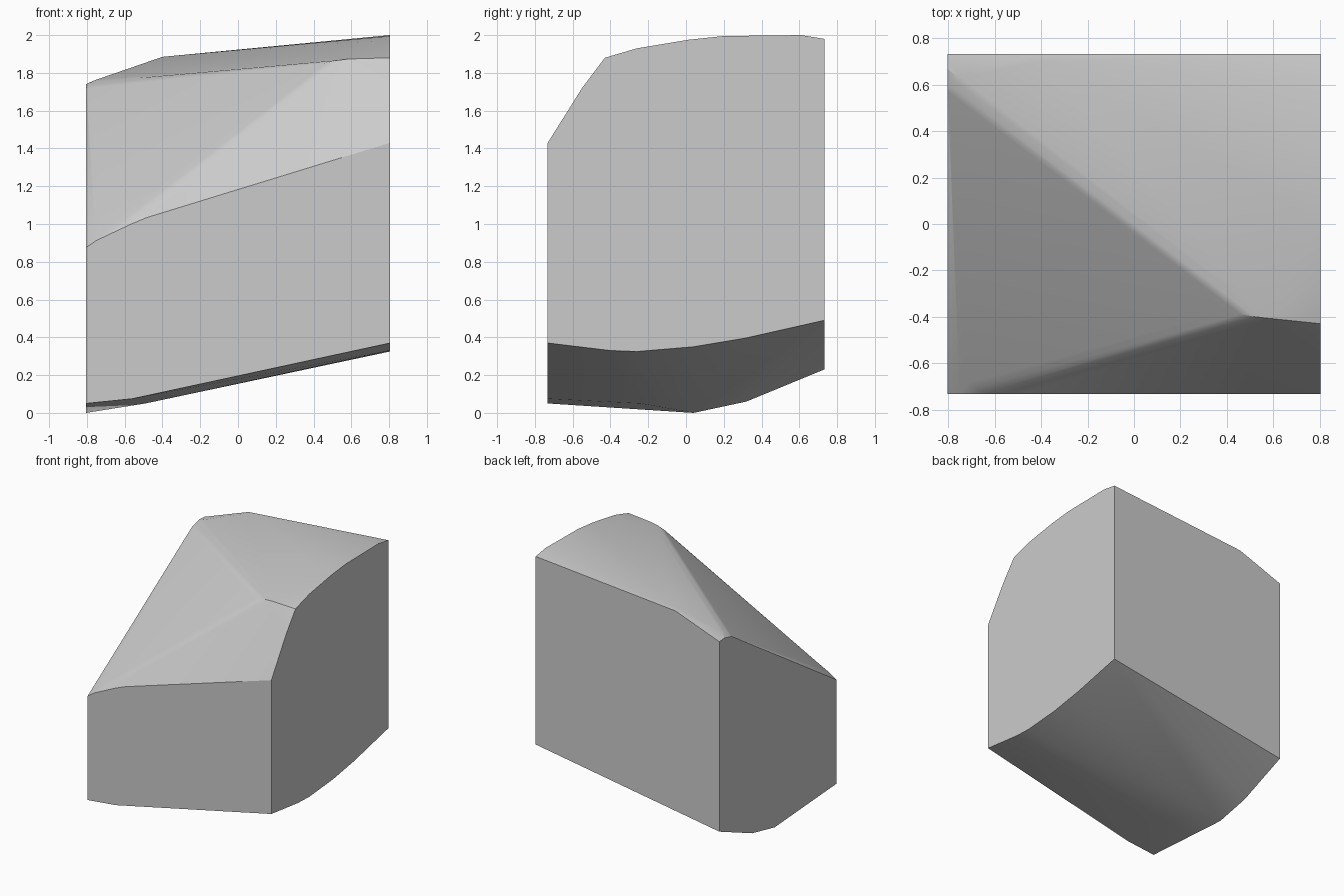
import bpy
import bmesh
from math import radians

cube = bpy.data.objects.get("Cube")
if cube:
    bpy.data.objects.remove(cube, do_unlink=True)

W, D = 0.805, 0.732  # half width and half depth of the block


def at_x(x, profile):
    return [(x, y, z) for y, z in profile]


def at_y(y, profile):
    return [(x, y, z) for x, z in profile]


# Outlines of the four upright walls
points = at_x(W, [(-D, 1.43), (-0.55, 1.72), (-0.43, 1.88), (-0.26, 1.93),
                  (0.01, 1.975), (0.2, 1.995), (0.61, 2.0), (D, 1.98),
                  (-D, 0.37), (-0.4, 0.33), (-0.26, 0.325), (0.04, 0.35),
                  (0.31, 0.395), (D, 0.49)])
points += at_x(-W, [(-D, 0.875), (0.62, 1.745), (D, 1.735),
                    (-D, 0.05), (0.04, 0), (0.32, 0.06), (D, 0.23)])
points += at_y(-D, [(-0.71, 0.94), (-0.48, 1.035), (-0.56, 0.075)])
points += at_y(D, [(-0.42, 1.876)])

# Ends of the diagonal ridge and the low point of the underside
points += [(0.49, -0.4, 1.87), (-0.4, 0.7, 1.885), (-0.49, -0.24, 0.05)]

# Faceted block
bm = bmesh.new()
for p in points:
    bm.verts.new(p)
bmesh.ops.convex_hull(bm, input=bm.verts)
bmesh.ops.dissolve_limit(bm, angle_limit=radians(1), verts=bm.verts, edges=bm.edges)
bmesh.ops.recalc_face_normals(bm, faces=bm.faces)


def is_wall(face):
    return max(abs(face.normal.x), abs(face.normal.y)) > 0.99


# Narrow rounding along the soft creases of the top
soft = [e for e in bm.edges
        if not any(is_wall(f) for f in e.link_faces)
        and all(f.normal.z > 0 for f in e.link_faces)
        and radians(14) < e.calc_face_angle() < radians(40)
        and e.calc_length() > 0.6]
bmesh.ops.bevel(bm, geom=soft, offset=0.05, segments=3, profile=0.5,
                affect='EDGES', clamp_overlap=True)

mesh = bpy.data.meshes.new("faceted_block")
bm.to_mesh(mesh)
bm.free()
block = bpy.data.objects.new("faceted_block", mesh)
bpy.context.collection.objects.link(block)

# Plain grey surface
grey = bpy.data.materials.new("plain_grey")
grey.use_nodes = True
colour = (0.6, 0.6, 0.6, 1)
grey.diffuse_color = colour
grey.node_tree.nodes["Principled BSDF"].inputs["Base Color"].default_value = colour
mesh.materials.append(grey)

# Soft shading that keeps the wall edges crisp
bpy.context.view_layer.objects.active = block
block.select_set(True)
bpy.ops.object.shade_smooth_by_angle(angle=radians(20))
